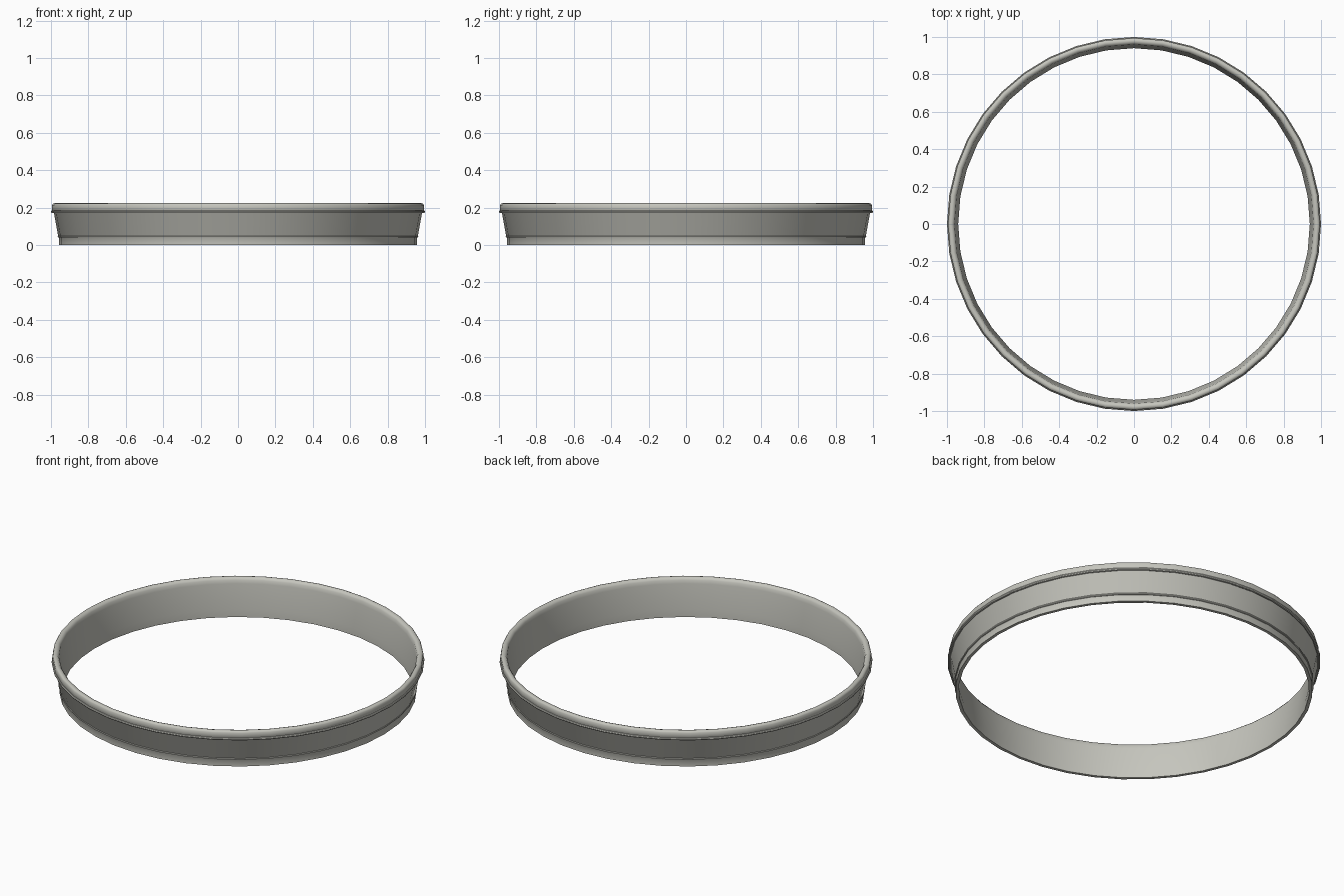
import bpy, bmesh, math

SEGMENTS = 40

cube = bpy.data.objects.get("Cube")
if cube:
    bpy.data.objects.remove(cube, do_unlink=True)

warm_grey = bpy.data.materials.new("warm grey")
warm_grey.use_nodes = True
colour = (0.56, 0.56, 0.51, 1)
warm_grey.diffuse_color = colour
warm_grey.node_tree.nodes["Principled BSDF"].inputs["Base Color"].default_value = colour


def lathe(name, profile):
    """Sweep a closed (radius, height) profile around z."""
    bm = bmesh.new()
    rings = []
    for i in range(SEGMENTS):
        a = math.tau * i / SEGMENTS
        rings.append([bm.verts.new((r * math.cos(a), r * math.sin(a), z)) for r, z in profile])
    n = len(profile)
    for i, ring in enumerate(rings):
        after = rings[(i + 1) % SEGMENTS]
        for j in range(n):
            k = (j + 1) % n
            bm.faces.new((ring[j], after[j], after[k], ring[k]))
    bmesh.ops.recalc_face_normals(bm, faces=bm.faces)
    mesh = bpy.data.meshes.new(name)
    bm.to_mesh(mesh)
    bm.free()
    mesh.materials.append(warm_grey)
    obj = bpy.data.objects.new(name, mesh)
    bpy.context.collection.objects.link(obj)
    bpy.ops.object.select_all(action='DESELECT')
    obj.select_set(True)
    bpy.context.view_layer.objects.active = obj
    bpy.ops.object.shade_smooth_by_angle(angle=math.radians(40))
    return obj


def bead(name, radius, height, size):
    """Thin raised band with a rounded edge."""
    steps = [math.tau * i / 8 for i in range(8)]
    return lathe(name, [(radius + size * math.cos(a), height + size * math.sin(a)) for a in steps])


# Flared wall: straight foot, sloping side and rounded rim
lathe("ring_wall", [
    (0.94, 0), (0.958, 0), (0.958, 0.045),            # foot
    (0.962, 0.05), (0.984, 0.172),                    # sloping side
    (0.994, 0.185), (0.994, 0.214),                   # rim outside
    (0.989, 0.221), (0.98, 0.224), (0.968, 0.221),    # rounded top
    (0.96, 0.21), (0.957, 0.19),                      # rim inside
    (0.94, 0.045),
])

# Raised bands where the wall changes direction
bead("lower_bead", 0.958, 0.045, 0.006)
bead("upper_bead", 0.992, 0.178, 0.008)
